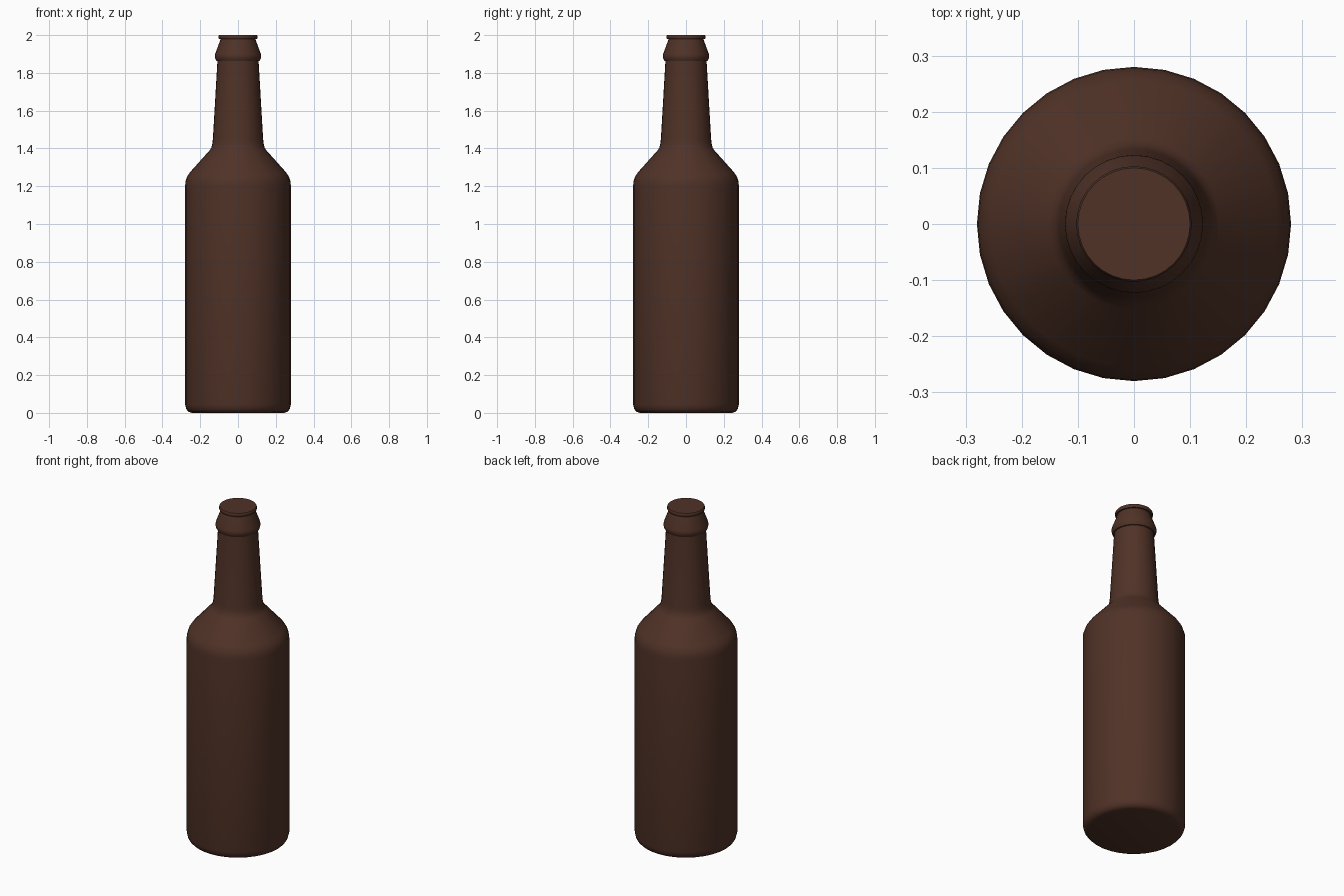
import bpy, bmesh, math

if "Cube" in bpy.data.objects:
    bpy.data.objects.remove(bpy.data.objects["Cube"])

SIDES = 32
brown = bpy.data.materials.new("brown_glass")
brown.diffuse_color = (0.08, 0.032, 0.02, 1)
brown.use_nodes = True
brown.node_tree.nodes["Principled BSDF"].inputs["Base Color"].default_value = brown.diffuse_color


def lathe(name, profile, angle):
    """Revolve (radius, z) points around z and close both ends."""
    bm = bmesh.new()
    rings = []
    for r, z in profile:
        rings.append([bm.verts.new((r * math.cos(2 * math.pi * i / SIDES),
                                    r * math.sin(2 * math.pi * i / SIDES), z))
                      for i in range(SIDES)])
    for a, b in zip(rings, rings[1:]):
        for i in range(SIDES):
            j = (i + 1) % SIDES
            bm.faces.new((a[i], a[j], b[j], b[i]))
    bm.faces.new(rings[0][::-1])
    bm.faces.new(rings[-1])
    mesh = bpy.data.meshes.new(name)
    bm.to_mesh(mesh)
    bm.free()
    mesh.materials.append(brown)
    obj = bpy.data.objects.new(name, mesh)
    bpy.context.collection.objects.link(obj)
    bpy.ops.object.select_all(action='DESELECT')
    obj.select_set(True)
    bpy.context.view_layer.objects.active = obj
    bpy.ops.object.shade_smooth_by_angle(angle=math.radians(angle))
    return obj


# Bottle: rounded base, straight body, shoulder, tapered neck, collar
lathe("bottle", [
    (0.245, 0.0), (0.262, 0.006), (0.274, 0.02), (0.28, 0.045),
    (0.28, 1.2), (0.278, 1.225), (0.27, 1.25), (0.255, 1.273),
    (0.152, 1.388), (0.142, 1.402), (0.136, 1.425), (0.133, 1.45),
    (0.109, 1.862),
    (0.114, 1.863), (0.12, 1.875), (0.123, 1.888), (0.121, 1.9),
    (0.096, 1.968), (0.092, 1.982)], 50)

# Flat stopper disc on the mouth
lathe("mouth_disc", [
    (0.092, 1.978), (0.1, 1.979), (0.103, 1.984), (0.103, 1.995), (0.1, 2.0)], 40)
